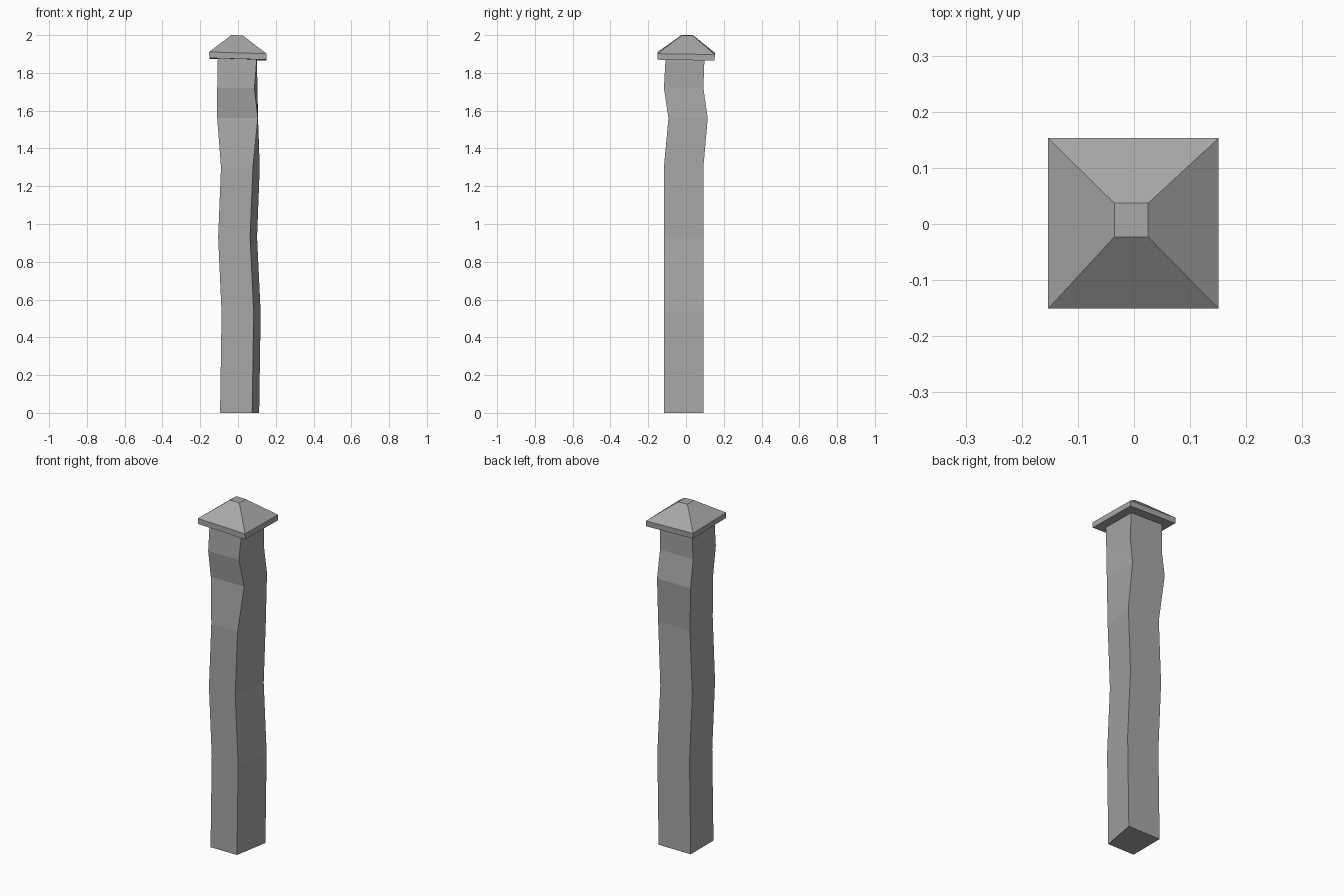
import bpy
import bmesh

cube = bpy.data.objects.get("Cube")
if cube:
    bpy.data.objects.remove(cube, do_unlink=True)

stone = bpy.data.materials.new("stone grey")
stone.use_nodes = True
grey = (0.39, 0.39, 0.39, 1.0)
stone.diffuse_color = grey
stone.node_tree.nodes["Principled BSDF"].inputs["Base Color"].default_value = grey


def loft(name, rings):
    """Join four-cornered rings from bottom to top and close both ends."""
    bm = bmesh.new()
    loops = [[bm.verts.new(co) for co in ring] for ring in rings]
    for low, high in zip(loops, loops[1:]):
        for i in range(4):
            j = (i + 1) % 4
            bm.faces.new((low[i], low[j], high[j], high[i]))
    bm.faces.new(loops[0][::-1])
    bm.faces.new(loops[-1])
    bmesh.ops.recalc_face_normals(bm, faces=bm.faces)
    mesh = bpy.data.meshes.new(name)
    bm.to_mesh(mesh)
    bm.free()
    mesh.materials.append(stone)
    obj = bpy.data.objects.new(name, mesh)
    bpy.context.collection.objects.link(obj)
    return obj


def section(z, left, front_right, back_right, front, back):
    return [(left, front, z), (front_right, front, z),
            (back_right, back, z), (left, back, z)]


def square(cx, cy, half, z, tilt_x=0.0, tilt_y=0.0):
    corners = ((-1, -1), (1, -1), (1, 1), (-1, 1))
    return [(cx + half * sx, cy + half * sy,
             z + half * (tilt_x * sx + tilt_y * sy)) for sx, sy in corners]


# Crooked post: height, left, front right, back right, front, back
post_sections = [
    (0.0, -0.095, 0.075, 0.112, -0.117, 0.092),
    (0.53, -0.087, 0.083, 0.12, -0.117, 0.092),
    (0.93, -0.105, 0.064, 0.101, -0.117, 0.092),
    (1.30, -0.09, 0.079, 0.115, -0.117, 0.092),
    (1.56, -0.11, 0.105, 0.106, -0.093, 0.115),
    (1.72, -0.11, 0.087, 0.103, -0.117, 0.092),
    (1.88, -0.107, 0.1, 0.1, -0.108, 0.098),
]
loft("post", [section(*s) for s in post_sections])

# Slightly tilted cap with a thin rim and a blunt pyramid top
loft("cap", [
    square(0.0, 0.0, 0.151, 1.872, -0.03, -0.015),
    square(-0.001, 0.001, 0.152, 1.904, -0.03, -0.015),
    square(-0.005, 0.007, 0.03, 1.999, -0.03, -0.015),
])
